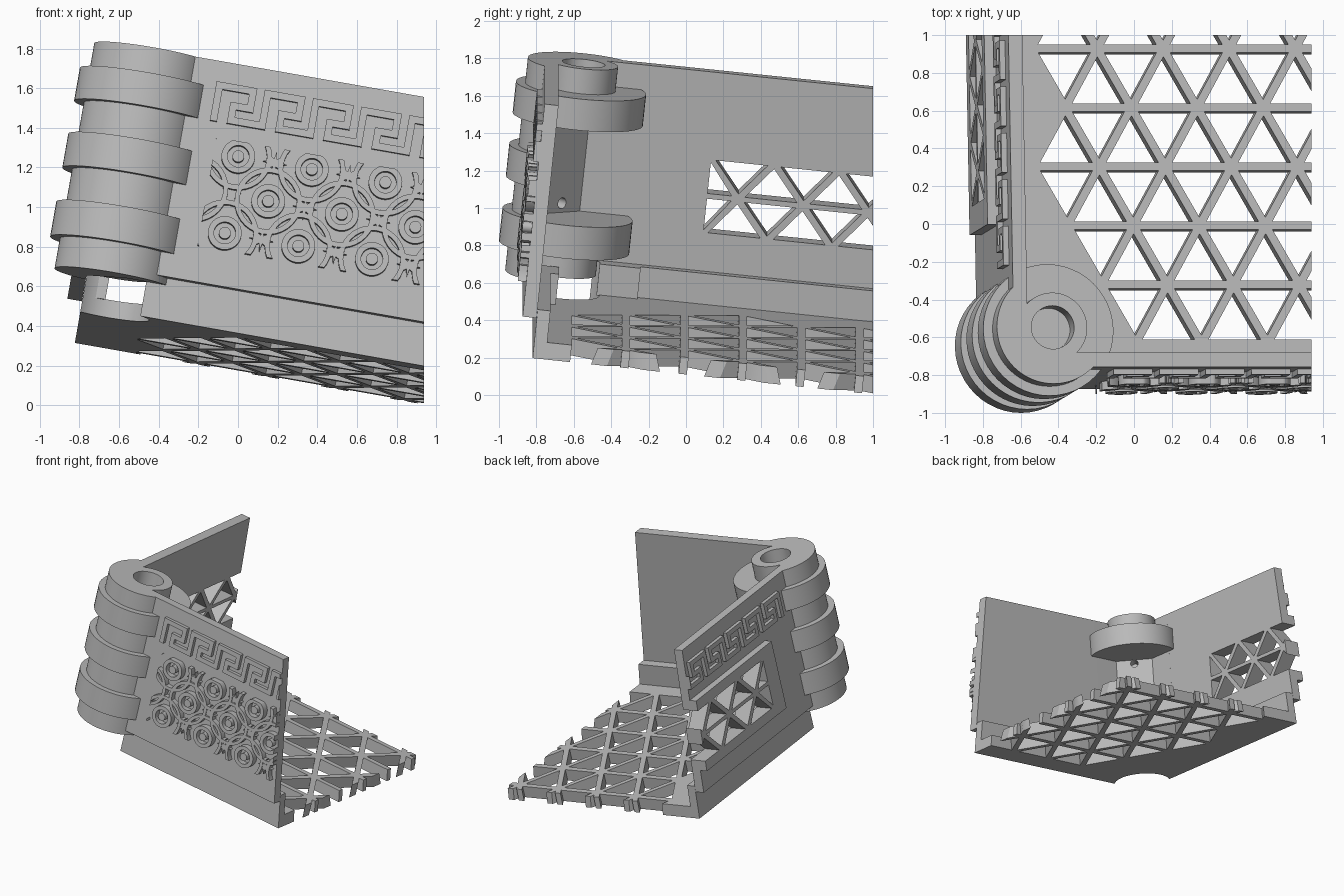
import bpy, bmesh
from math import pi, sin, cos, radians
from mathutils import Matrix, Vector, Euler

if "Cube" in bpy.data.objects:
    bpy.data.objects.remove(bpy.data.objects["Cube"])

# Tilted frame: origin at the column top, w runs up the column
FRAME = Matrix.Translation((-0.43, -0.547, 1.775)) @ Euler((radians(-6), radians(10), 0)).to_matrix().to_4x4()

grey = bpy.data.materials.new("stone_grey")
grey.use_nodes = True
grey.diffuse_color = (0.5, 0.5, 0.5, 1)
grey.node_tree.nodes["Principled BSDF"].inputs["Base Color"].default_value = (0.5, 0.5, 0.5, 1)

# Maps from (profile a, profile b, depth) to the frame
def flat(a, b, d): return (a, b, d)
def front(a, b, d): return (a, -d, b)
def left(a, b, d): return (-d, a, b)
def diagonal(a, b, d): return ((d - a) * 0.707, (d + a) * 0.707, b)


def prism(bm, pts, d0, d1, put):
    lo = [bm.verts.new(put(a, b, d0)) for a, b in pts]
    hi = [bm.verts.new(put(a, b, d1)) for a, b in pts]
    faces = [bm.faces.new(lo), bm.faces.new(hi)]
    for i in range(len(pts)):
        j = (i + 1) % len(pts)
        faces.append(bm.faces.new((lo[i], lo[j], hi[j], hi[i])))
    bmesh.ops.recalc_face_normals(bm, faces=faces)


def rect(a0, a1, b0, b1):
    return [(a0, b0), (a1, b0), (a1, b1), (a0, b1)]


def circle(r, a=0, b=0, n=48, t0=0, t1=2 * pi):
    return [(a + r * cos(t0 + (t1 - t0) * i / n), b + r * sin(t0 + (t1 - t0) * i / n)) for i in range(n)]


def annulus(bm, a, b, r0, r1, d0, d1, put, n=32):
    loops = [[bm.verts.new(put(p, q, d)) for p, q in circle(r, a, b, n)]
             for r, d in ((r0, d0), (r1, d0), (r1, d1), (r0, d1))]
    faces = []
    for k in range(4):
        A, B = loops[k], loops[(k + 1) % 4]
        for i in range(n):
            j = (i + 1) % n
            faces.append(bm.faces.new((A[i], A[j], B[j], B[i])))
    bmesh.ops.recalc_face_normals(bm, faces=faces)


def make(name, bm, world=FRAME):
    me = bpy.data.meshes.new(name)
    bm.to_mesh(me)
    bm.free()
    ob = bpy.data.objects.new(name, me)
    ob.matrix_world = world
    bpy.context.collection.objects.link(ob)
    me.materials.append(grey)
    return ob


def solid(name, *prisms):
    bm = bmesh.new()
    for p in prisms:
        prism(bm, *p)
    return make(name, bm)


def carve(ob, *ops):
    for op, cutter in ops:
        m = ob.modifiers.new(op.lower(), "BOOLEAN")
        m.operation, m.object, m.solver = op, cutter, "EXACT"
        m.use_self = True
    bpy.context.view_layer.update()
    ev = ob.evaluated_get(bpy.context.evaluated_depsgraph_get())
    me = bpy.data.meshes.new_from_object(ev)
    ob.modifiers.clear()
    ob.data = me
    smooth(ob)


def smooth(ob):
    ob.data.shade_smooth()
    ob.data.set_sharp_from_angle(angle=radians(30))


# Cutters
bm = bmesh.new()
prism(bm, rect(-3, 0.94, -3, 1.0), -2, 4, flat)
clip = make("clip_box", bm, Matrix())
ornament_box = solid("ornament_box", (rect(0.39, 2.5, -0.945, -0.39), 0.1, 0.4, front))
notch = solid("notch_cutter", (circle(0.215), -2, -1.0, flat))
socket = solid("socket_cutter", (circle(0.115), -0.13, 0.2, flat))
bolt_holes = solid("bolt_hole_cutter", *[(circle(0.03, 0, w, 20), -0.15, 0.1, diagonal) for w in (-0.335, -0.775)])


# Rows of alternating triangles between lattice bars
def triangles(a0, b0, pitch, height, rows, cols, keep, shrink=0.79, a_min=-9):
    out = []
    for r in range(rows):
        for c in range(cols):
            up = (r + c) % 2
            a = a0 + c * pitch / 2
            b = b0 + (r + (1 / 3 if up else 2 / 3)) * height
            if not keep(a, b):
                continue
            s = 1 if up else -1
            tri = [(-pitch / 2, -s * height / 3), (pitch / 2, -s * height / 3), (0, s * height * 2 / 3)]
            out.append([(max(a + p * shrink, a_min), b + q * shrink) for p, q in tri])
    return out


floor_tris = triangles(0.31, 0.045, 0.355, 0.314, 6, 11, lambda a, b: a > 0.25 and a + b > 0.8)
floor_holes = solid("floor_hole_cutter", *[(t, -1.6, -1.0, flat) for t in floor_tris])
wall_tris = triangles(0.725, -0.885, 0.35, 0.212, 2, 8, lambda a, b: True, 0.8, 0.735)
wall_holes = solid("wall_hole_cutter", *[(t, 0.0, 0.5, left) for t in wall_tris])

# Floor tray with triangular lattice
floor = solid("floor_lattice", (rect(-0.134, 2.1, -0.134, 2.1), -1.337, -1.247, flat))
carve(floor, ("DIFFERENCE", floor_holes), ("DIFFERENCE", notch), ("INTERSECT", clip))

# Walls, tray lips and key-pattern bands on both sides
KEY = [(0, 0), (0, 1), (0.7, 1), (0.7, 0.45), (0.35, 0.45), (0.35, 0), (1, 0)]
for side, put in (("front", front), ("left", left)):
    wall = solid(side + "_wall", (rect(-0.135, 2.1, -1.125, 0), 0.135, 0.21, put))
    if side == "left":
        carve(wall, ("DIFFERENCE", wall_holes), ("INTERSECT", clip))
    else:
        carve(wall, ("INTERSECT", clip))

    lip = solid(side + "_tray_lip", (rect(-0.134, 2.1, -1.337, -1.08), 0.065, 0.134, put))
    carve(lip, ("DIFFERENCE", notch), ("INTERSECT", clip))
    solid(side + "_lip_block", (rect(0.2, 0.42, -1.25, -1.08), 0.02, 0.07, put))

    bm = bmesh.new()
    for k in range(6):
        pts = [(0.36 + 0.247 * (k + p), -0.29 + 0.165 * q) for p, q in KEY]
        for (a, b), (c, d) in zip(pts, pts[1:]):
            h = 0.018
            prism(bm, rect(min(a, c) - h, max(a, c) + h, min(b, d) - h, max(b, d) + h), 0.2, 0.24, put)
    carve(make(side + "_key_band", bm), ("INTERSECT", clip))

# Raised frame around the left lattice window
window = solid("left_window_frame", (rect(0.59, 2.1, -0.95, -0.395), 0.2, 0.27, left))
carve(window, ("DIFFERENCE", wall_holes), ("INTERSECT", clip))

# Rosette relief on the front wall
bm = bmesh.new()
for row, w in enumerate((-0.465, -0.662, -0.86)):
    for k in range(-1, 4):
        u = 0.515 + 0.377 * k + (0.188 if row % 2 else 0)
        annulus(bm, u, w, 0.145, 0.17, 0.2, 0.255, front)
        if u < 0.45:
            continue
        annulus(bm, u, w, 0.055, 0.085, 0.2, 0.26, front)
        prism(bm, circle(0.03, u, w, 20), 0.2, 0.26, front)
        # star between rosettes
        for i in range(4):
            t = i * pi / 4
            x, y = cos(t), sin(t)
            a = u + 0.188
            prism(bm, [(a + x * 0.06, w + y * 0.06), (a - y * 0.012, w + x * 0.012),
                       (a - x * 0.06, w - y * 0.06), (a + y * 0.012, w - x * 0.012)], 0.2, 0.25, front)
carve(make("front_rosettes", bm), ("INTERSECT", ornament_box), ("INTERSECT", clip))


# Corner column: round outside, chamfered panel inside
def corner_profile(r):
    t = pi / 2 + 0.466 if r < 0.32 else pi / 2 + 0.396
    arc = circle(r, 0, 0, 48, t, 2 * pi + pi / 2 - t)
    arc.append((r * cos(pi / 2 - t), r * sin(pi / 2 - t)))
    return arc + [(0.065, -0.135), (-0.135, 0.065)]


column = solid("corner_column", (corner_profile(0.30), -1.16, 0, flat))
carve(column, ("DIFFERENCE", socket), ("DIFFERENCE", bolt_holes))
top_boss = solid("top_boss", (circle(0.185), -0.2, 0, flat))
carve(top_boss, ("DIFFERENCE", socket))
smooth(solid("bottom_boss", (circle(0.185), -1.14, -0.9, flat)))
smooth(solid("top_ring", (circle(0.35), -0.305, -0.135, flat)))
smooth(solid("middle_ring", (corner_profile(0.35), -0.65, -0.475, flat)))
smooth(solid("bottom_ring", (circle(0.35), -1.005, -0.825, flat)))

for c in (clip, ornament_box, notch, socket, bolt_holes, floor_holes, wall_holes):
    bpy.data.objects.remove(c)
